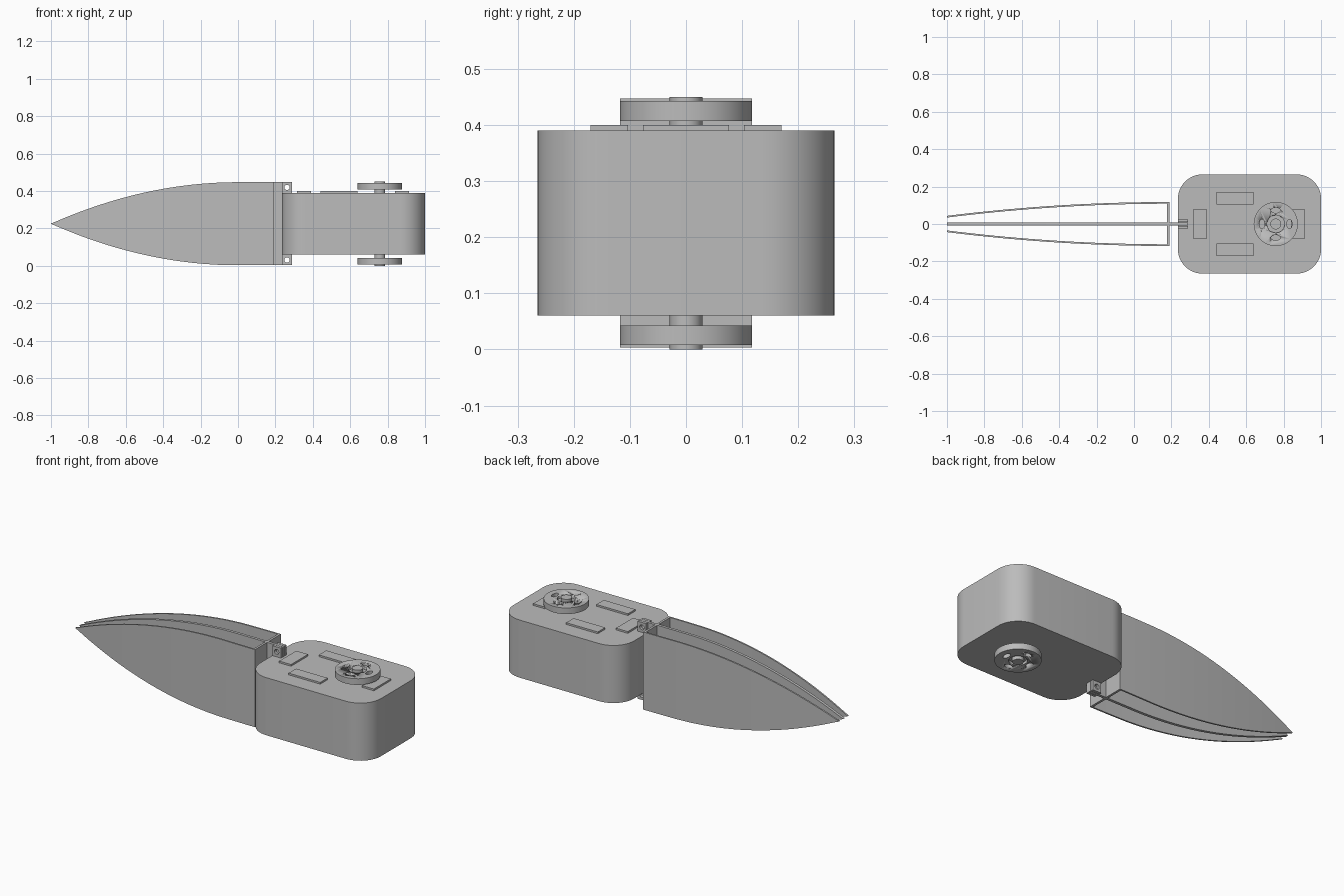
import bpy, bmesh, math
from mathutils import Matrix

old = bpy.data.objects.get("Cube")
if old:
    bpy.data.objects.remove(old, do_unlink=True)

grey = bpy.data.materials.new("plain_grey")
grey.use_nodes = True
colour = (0.5, 0.5, 0.5, 1)
grey.diffuse_color = colour
grey.node_tree.nodes["Principled BSDF"].inputs["Base Color"].default_value = colour

MID = 0.225        # mid height of the whole assembly
AXLE_X = 0.758


def finish(bm, name, smooth=True):
    bmesh.ops.recalc_face_normals(bm, faces=bm.faces)
    mesh = bpy.data.meshes.new(name)
    bm.to_mesh(mesh)
    bm.free()
    obj = bpy.data.objects.new(name, mesh)
    bpy.context.collection.objects.link(obj)
    mesh.materials.append(grey)
    bpy.ops.object.select_all(action='DESELECT')
    obj.select_set(True)
    bpy.context.view_layer.objects.active = obj
    if smooth:
        bpy.ops.object.shade_smooth_by_angle(angle=math.radians(30))
    return obj


def box(name, x, y, z, corner=0):
    bm = bmesh.new()
    bmesh.ops.create_cube(bm, size=1)
    for v in bm.verts:
        for i, (lo, hi) in enumerate((x, y, z)):
            v.co[i] = lo if v.co[i] < 0 else hi
    if corner:
        upright = [e for e in bm.edges
                   if abs(e.verts[0].co.z - e.verts[1].co.z) > 0.01]
        bmesh.ops.bevel(bm, geom=upright, offset=corner, segments=12,
                        profile=0.5, affect='EDGES')
    return finish(bm, name, corner > 0)


def cylinder(name, centre, radius, depth, turn=Matrix(), stretch=1):
    bm = bmesh.new()
    bmesh.ops.create_cone(bm, cap_ends=True, segments=48, radius1=radius,
                          radius2=radius, depth=depth)
    bmesh.ops.scale(bm, vec=(1, stretch, 1), verts=bm.verts)
    bmesh.ops.transform(bm, matrix=Matrix.Translation(centre) @ turn, verts=bm.verts)
    return finish(bm, name)


def cut(target, cutter):
    mod = target.modifiers.new("cut", 'BOOLEAN')
    mod.operation = 'DIFFERENCE'
    mod.solver = 'EXACT'
    mod.object = cutter
    # Apply at once so no cutter stays in the scene
    bpy.context.view_layer.objects.active = target
    bpy.ops.object.modifier_apply(modifier=mod.name)
    bpy.data.objects.remove(cutter, do_unlink=True)


def fin_plate(name, end_x, offset, thickness):
    """Upright leaf-shaped plate whose sideways position follows offset(x)."""
    bm = bmesh.new()
    rings = []
    steps = 36
    for i in range(steps + 1):
        x = -1 + (end_x + 1) * i / steps
        half = max(0.222 * (1 - min(x, 0) ** 2), 0.001)
        y = offset(x)
        rings.append([bm.verts.new((x, y + a * thickness / 2, MID + b * half))
                      for a, b in ((-1, -1), (1, -1), (1, 1), (-1, 1))])
    for r, s in zip(rings, rings[1:]):
        for k in range(4):
            n = (k + 1) % 4
            bm.faces.new((r[k], r[n], s[n], s[k]))
    bm.faces.new(rings[0])
    bm.faces.new(rings[-1])
    return finish(bm, name)


# Rounded body
box("body", (0.235, 1.0), (-0.265, 0.265), (0.06, 0.39), corner=0.13)

# Raised pads on the top face
box("front_end_pad", (0.315, 0.39), (-0.077, 0.077), (0.385, 0.4))
box("rear_end_pad", (0.84, 0.915), (-0.077, 0.077), (0.385, 0.4))
for side, name in ((1, "back_side_pad"), (-1, "front_side_pad")):
    box(name, (0.44, 0.64), sorted((side * 0.103, side * 0.17)), (0.385, 0.4))

# Slotted wheels and shafts above and below the body
for side, name in ((1, "top"), (-1, "bottom")):
    wheel = cylinder(name + "_wheel", (AXLE_X, 0, MID + side * 0.2), 0.118, 0.035)
    for k in range(4):
        a = k * math.pi / 2
        spot = (AXLE_X + 0.073 * math.cos(a), 0.073 * math.sin(a), MID + side * 0.2)
        cut(wheel, cylinder("slot", spot, 0.014, 0.1,
                            Matrix.Rotation(a, 4, 'Z'), 1.8))
    cut(wheel, cylinder("recess", (AXLE_X, 0, MID + side * 0.217), 0.047, 0.03))
    cylinder(name + "_shaft", (AXLE_X, 0, MID + side * 0.19), 0.029, 0.07)

# Fin: flat centre plate, two bowed side plates and a cross plate
fin_plate("centre_fin", 0.235, lambda x: 0, 0.016)
for side, name in ((1, "back_fin"), (-1, "front_fin")):
    fin_plate(name, 0.19,
              lambda x: side * (0.113 - 0.074 * ((0.19 - x) / 1.19) ** 2), 0.009)
box("cross_plate", (0.177, 0.19), (-0.113, 0.113), (0.003, 0.447))

# Hinge tongues and forks with pin holes
for side, name in ((1, "top"), (-1, "bottom")):
    z = sorted((MID + side * 0.165, MID + side * 0.222))
    for part, y in (("tongue", (-0.008, 0.008)), ("fork_back", (0.01, 0.025)),
                    ("fork_front", (-0.025, -0.01))):
        lug = box(f"{name}_hinge_{part}", (0.235, 0.29), y, z)
        cut(lug, cylinder("pin_hole", (0.262, 0, MID + side * 0.194), 0.014, 0.2,
                          Matrix.Rotation(math.pi / 2, 4, 'X')))
